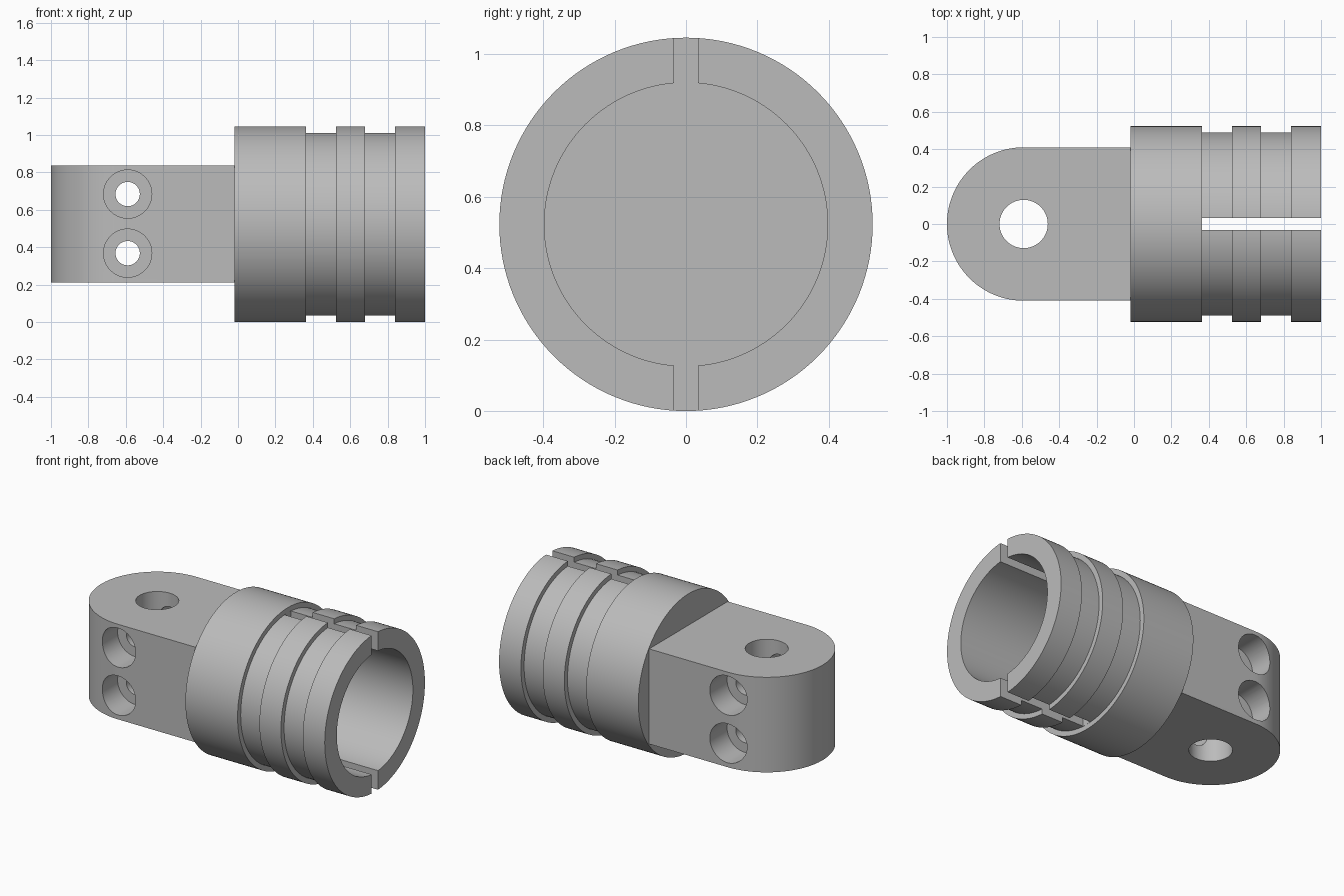
import bpy, bmesh, math
from mathutils import Matrix, Vector

cube = bpy.data.objects.get("Cube")
if cube:
    bpy.data.objects.remove(cube, do_unlink=True)

AXIS_Z = 0.523       # height of the centre line
PIN_X = -0.59        # centre of the rounded lug end
LUG_R = 0.41
LUG_BOTTOM, LUG_TOP = 0.21, 0.838

grey = bpy.data.materials.new("plain grey")
grey.use_nodes = True
colour = (0.5, 0.5, 0.5, 1)
grey.diffuse_color = colour
grey.node_tree.nodes["Principled BSDF"].inputs["Base Color"].default_value = colour


def make_object(name, bm):
    bmesh.ops.recalc_face_normals(bm, faces=bm.faces)
    mesh = bpy.data.meshes.new(name)
    bm.to_mesh(mesh)
    bm.free()
    obj = bpy.data.objects.new(name, mesh)
    bpy.context.collection.objects.link(obj)
    mesh.materials.append(grey)
    return obj


def cylinder(name, radius, start, end):
    """Closed cylinder between two points."""
    start, end = Vector(start), Vector(end)
    span = end - start
    bm = bmesh.new()
    turn = span.to_track_quat("Z", "Y").to_matrix().to_4x4()
    bmesh.ops.create_cone(bm, cap_ends=True, segments=64, radius1=radius, radius2=radius,
                          depth=span.length,
                          matrix=Matrix.Translation((start + end) / 2) @ turn)
    return make_object(name, bm)


def box(name, low, high):
    low, high = Vector(low), Vector(high)
    bm = bmesh.new()
    bmesh.ops.create_cube(bm, size=1, matrix=Matrix.Translation((low + high) / 2)
                          @ Matrix.Diagonal((*(high - low), 1)))
    return make_object(name, bm)


def cut(target, cutter):
    cutter.hide_render = True
    mod = target.modifiers.new("cut", "BOOLEAN")
    mod.operation = "DIFFERENCE"
    mod.solver = "EXACT"
    mod.object = cutter
    bpy.context.view_layer.objects.active = target
    bpy.ops.object.modifier_apply(modifier=mod.name)
    bpy.data.objects.remove(cutter, do_unlink=True)


# Grooved socket: lathed profile of (x, radius) with a blind bore
R, GROOVE, BORE, FLOOR = 0.523, 0.49, 0.397, 0.363
profile = [(-0.018, 0), (-0.018, R), (FLOOR, R), (FLOOR, GROOVE), (0.523, GROOVE),
           (0.523, R), (0.68, R), (0.68, GROOVE), (0.84, GROOVE), (0.84, R),
           (1, R), (1, BORE), (FLOOR, BORE), (FLOOR, 0)]
bm = bmesh.new()
points = [bm.verts.new((x, 0, AXIS_Z + r)) for x, r in profile]
edges = [bm.edges.new(pair) for pair in zip(points, points[1:])]
bmesh.ops.spin(bm, geom=points + edges, cent=(0, 0, AXIS_Z), axis=(1, 0, 0),
               angle=math.tau, steps=128, use_merge=True)
bmesh.ops.remove_doubles(bm, verts=bm.verts, dist=1e-5)
socket = make_object("grooved_socket", bm)

# Slot through the top and bottom of the socket wall
cut(socket, box("slot_cutter", (FLOOR + 0.0005, -0.033, -0.2), (1.2, 0.033, 1.3)))

# Lug: half-round outline extruded upward
bm = bmesh.new()
outline = [(-0.01, -LUG_R), (-0.01, LUG_R)]
for i in range(65):
    a = math.pi / 2 + math.pi * i / 64
    outline.append((PIN_X + LUG_R * math.cos(a), LUG_R * math.sin(a)))
base = bm.faces.new([bm.verts.new((x, y, LUG_BOTTOM)) for x, y in outline])
top = bmesh.ops.extrude_face_region(bm, geom=[base])
bmesh.ops.translate(bm, vec=(0, 0, LUG_TOP - LUG_BOTTOM),
                    verts=[v for v in top["geom"] if isinstance(v, bmesh.types.BMVert)])
lug = make_object("lug", bm)

# Vertical pin hole, then two counterbored cross holes
cut(lug, cylinder("pin_cutter", 0.129, (PIN_X, 0, 0), (PIN_X, 0, 1.2)))
for z in (0.368, 0.684):
    cut(lug, cylinder("bolt_cutter", 0.065, (PIN_X, -0.6, z), (PIN_X, 0.6, z)))
    for side in (-1, 1):
        cut(lug, cylinder("counterbore_cutter", 0.129,
                          (PIN_X, side * 0.23, z), (PIN_X, side * 0.6, z)))

# Smooth round walls, crisp edges
for obj in (socket, lug):
    bpy.ops.object.select_all(action="DESELECT")
    obj.select_set(True)
    bpy.context.view_layer.objects.active = obj
    bpy.ops.object.shade_smooth_by_angle(angle=math.radians(30))
